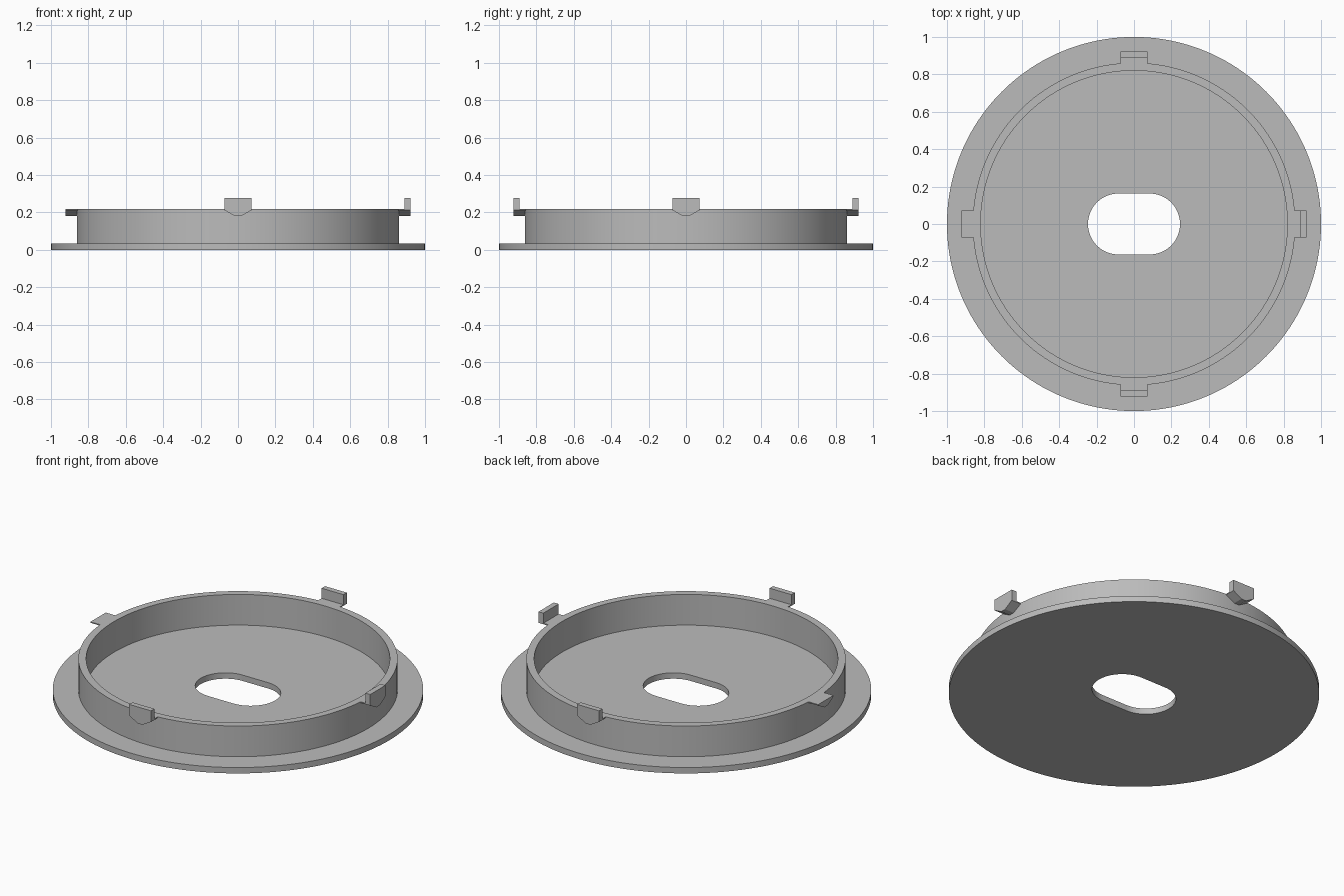
import bpy, bmesh, math
from mathutils import Matrix

cube = bpy.data.objects.get("Cube")
if cube:
    bpy.data.objects.remove(cube, do_unlink=True)

grey = bpy.data.materials.new("plain grey")
grey.use_nodes = True
colour = (0.5, 0.5, 0.5, 1)
grey.diffuse_color = colour
grey.node_tree.nodes["Principled BSDF"].inputs["Base Color"].default_value = colour

SEGMENTS = 160
RIM, WALL, BORE = 1.0, 0.862, 0.82
PLATE_TOP, WALL_TOP = 0.035, 0.218
SLOT_HALF, SLOT_R = 0.083, 0.163


def finish(bm, name):
    bmesh.ops.recalc_face_normals(bm, faces=bm.faces)
    mesh = bpy.data.meshes.new(name)
    bm.to_mesh(mesh)
    bm.free()
    mesh.materials.append(grey)
    obj = bpy.data.objects.new(name, mesh)
    bpy.context.collection.objects.link(obj)
    return obj


def circle(radius):
    return lambda a: (radius * math.cos(a), radius * math.sin(a))


def slot(a):
    # Point of the stadium-shaped outline along direction a
    c, s = math.cos(a), math.sin(a)
    if abs(c) * SLOT_R <= SLOT_HALF * abs(s):
        r = SLOT_R / abs(s)
    else:
        r = SLOT_HALF * abs(c) + math.sqrt(SLOT_R**2 - (SLOT_HALF * s)**2)
    return r * c, r * s


# Flanged plate, raised wall and central slot as one closed skin
bm = bmesh.new()
outline = [(slot, 0), (circle(RIM), 0), (circle(RIM), PLATE_TOP),
           (circle(WALL), PLATE_TOP), (circle(WALL), WALL_TOP),
           (circle(BORE), WALL_TOP), (circle(BORE), PLATE_TOP), (slot, PLATE_TOP)]
rings = []
for shape, z in outline:
    rings.append([bm.verts.new((*shape(math.tau * i / SEGMENTS), z))
                  for i in range(SEGMENTS)])
for k, ring in enumerate(rings):
    above = rings[(k + 1) % len(rings)]
    for i in range(SEGMENTS):
        j = (i + 1) % SEGMENTS
        bm.faces.new((ring[i], ring[j], above[j], above[i]))
base = finish(bm, "flanged_base")
bpy.context.view_layer.objects.active = base
base.select_set(True)
bpy.ops.object.shade_smooth_by_angle(angle=math.radians(30))
base.select_set(False)


def prism(bm, section, inner, outer):
    # Extrude a (sideways, z) section radially along +x
    face = bm.faces.new([bm.verts.new((inner, y, z)) for y, z in section])
    grown = bmesh.ops.extrude_face_region(bm, geom=[face], use_keep_orig=True)
    moved = [v for v in grown["geom"] if isinstance(v, bmesh.types.BMVert)]
    bmesh.ops.translate(bm, verts=moved, vec=(outer - inner, 0, 0))


# Clip tabs with tapered undersides; the left-hand side one has no upright lip
W, FOOT = 0.072, 0.016
SHOULDER, BOTTOM, LIP_TOP = 0.212, 0.18, 0.278
TAB_OUT, LIP_IN = 0.922, 0.89


def section(top):
    return [(-W, top), (-W, SHOULDER), (-FOOT, BOTTOM),
            (FOOT, BOTTOM), (W, SHOULDER), (W, top)]


for name, turn, lip in (("left_tab", 0, True), ("back_tab", 90, True),
                        ("right_tab", 180, False), ("front_tab", 270, True)):
    bm = bmesh.new()
    prism(bm, section(WALL_TOP), WALL - 0.008, LIP_IN if lip else TAB_OUT)
    if lip:
        prism(bm, section(LIP_TOP), LIP_IN, TAB_OUT)
    bm.transform(Matrix.Rotation(math.radians(turn), 4, "Z"))
    finish(bm, name)
